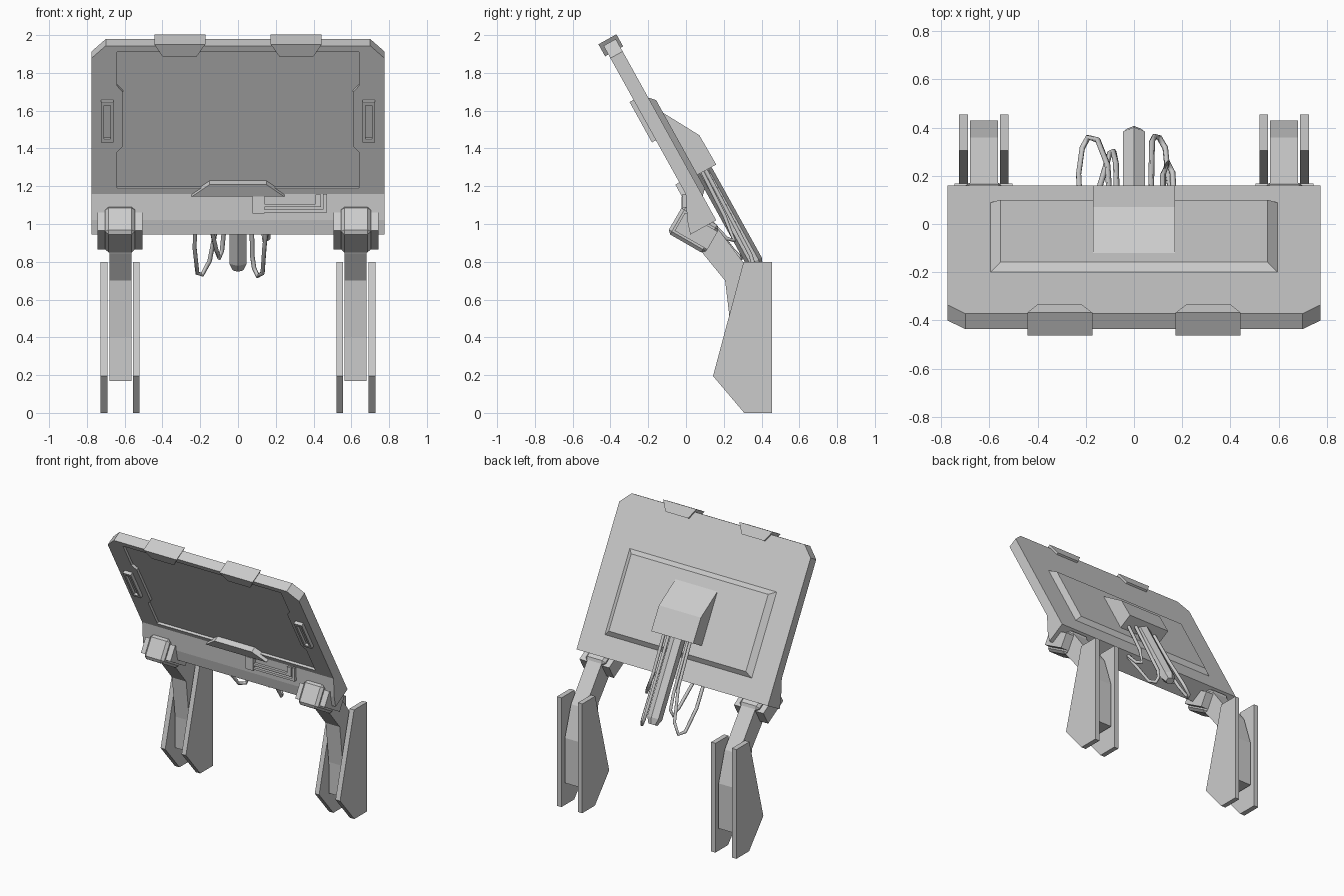
import bpy, bmesh
from math import sin, cos, radians
from mathutils import Vector

if "Cube" in bpy.data.objects:
    bpy.data.objects.remove(bpy.data.objects["Cube"])

TILT = radians(29)
S, C = sin(TILT), cos(TILT)

def P(x, t, n):
    """Panel space: t runs up the tilted screen, n points out of its back."""
    return Vector((x, 0.16 - S * t + C * n, 1.02 + C * t + S * n))

def loft(name, rings):
    """Closed solid through rings of points with equal counts."""
    bm = bmesh.new()
    vs = [[bm.verts.new(p) for p in r] for r in rings]
    k = len(rings[0])
    for a, b in zip(vs, vs[1:]):
        for i in range(k):
            j = (i + 1) % k
            bm.faces.new((a[i], a[j], b[j], b[i]))
    bm.faces.new(vs[0])
    bm.faces.new(vs[-1])
    bmesh.ops.recalc_face_normals(bm, faces=bm.faces)
    me = bpy.data.meshes.new(name)
    bm.to_mesh(me)
    bm.free()
    ob = bpy.data.objects.new(name, me)
    bpy.context.collection.objects.link(ob)
    return ob

def plate(name, xt, n0, n1):
    """Outline in the panel plane, extruded through its thickness."""
    return loft(name, [[P(x, t, n) for x, t in xt] for n in (n0, n1)])

def rect(x0, x1, t0, t1):
    return [(x0, t0), (x1, t0), (x1, t1), (x0, t1)]

def side_prism(name, yz, x0, x1):
    return loft(name, [[(x, y, z) for y, z in yz] for x in (x0, x1)])

def modify(ob, kind, **kw):
    m = ob.modifiers.new(kind.title(), kind)
    for k, v in kw.items():
        setattr(m, k, v)

def cut(ob, cutter):
    cutter.hide_render = True
    cutter.hide_viewport = True
    cutter.display_type = 'WIRE'
    modify(ob, 'BOOLEAN', operation='DIFFERENCE', solver='EXACT', object=cutter)

# Screen panel with thick chin and clipped top corners
profile = [(0, 0), (1.097, 0), (1.097, -0.074), (0.2, -0.074), (0.075, -0.134), (0, -0.157)]
panel = loft("screen_panel", [[P(x, t, n) for t, n in profile] for x in (-0.775, 0.775)])
bm = bmesh.new()
bm.from_mesh(panel.data)
for s in (-1, 1):
    no = P(s, 1, 0) - P(0, 0, 0)
    bmesh.ops.bisect_plane(bm, geom=bm.verts[:] + bm.edges[:] + bm.faces[:],
                           plane_co=P(s * 0.70, 1.097, 0), plane_no=no, clear_outer=True)
    bmesh.ops.holes_fill(bm, edges=[e for e in bm.edges if e.is_boundary])
bmesh.ops.recalc_face_normals(bm, faces=bm.faces)
bm.to_mesh(panel.data)
bm.free()

# Recessed display with notched sides
half = [(0.64, 0.235), (0.64, 0.453), (0.61, 0.487), (0.61, 0.818), (0.64, 0.853), (0.64, 1.058)]
outline = half + [(-x, t) for x, t in reversed(half)]
cut(panel, plate("display_cutter", outline, -0.2, -0.056))

# Lip under the display
plate("display_lip", [(-0.245, 0.197), (0.245, 0.197), (0.15, 0.27), (-0.15, 0.27)], -0.098, -0.05)

# Side grips and top clips
for s, tag in ((-1, "left"), (1, "right")):
    grip = plate(f"{tag}_grip", rect(s * 0.66, s * 0.725, 0.525, 0.77), -0.098, -0.05)
    cut(grip, plate(f"{tag}_grip_cutter", rect(s * 0.675, s * 0.71, 0.545, 0.75), -0.2, -0.08))
    plate(f"{tag}_top_clip", [(s * 0.173, 1.117), (s * 0.443, 1.117),
                              (s * 0.40, 1.044), (s * 0.218, 1.044)], -0.094, 0.015)

# Latch on the chin
side_y = [(-0.025, 0), (0.06, 0)]
for nm, x0, x1, z0, z1, y in (("latch_block", 0.077, 0.14, 1.055, 1.145, -0.025),
                              ("latch_bar", 0.135, 0.47, 1.062, 1.078, -0.018),
                              ("latch_rail", 0.135, 0.44, 1.09, 1.107, -0.018),
                              ("latch_hook", 0.45, 0.47, 1.07, 1.16, -0.018),
                              ("latch_tab", 0.41, 0.44, 1.10, 1.155, -0.018)):
    side_prism(nm, [(y, z0), (0.06, z0), (0.06, z1), (y, z1)], x0, x1)

# Raised back cover and wedge hub
loft("back_cover", [[P(x, t, -0.01) for x, t in rect(-0.595, 0.595, 0.147, 0.742)],
                    [P(x, t, 0.0) for x, t in rect(-0.595, 0.595, 0.147, 0.742)],
                    [P(x, t, 0.03) for x, t in rect(-0.555, 0.555, 0.177, 0.711)]])
hub = [(0.66, 0.015), (0.437, 0.14), (0.258, 0.143), (0.258, 0.015)]
loft("back_hub", [[P(x, t, n) for t, n in hub] for x in (-0.17, 0.17)])

# Hexagonal post with tapered tip
hexa = [(0, 0.045), (0.045, 0.025), (0.045, -0.025), (0, -0.045), (-0.045, -0.025), (-0.045, 0.025)]
loft("cable_post", [[P(x * k, t, 0.07 + n * k) for x, n in hexa]
                    for t, k in ((0.27, 1), (-0.29, 1), (-0.335, 0.6))])

# Hanging cables from hub to panel underside
cables = [
    [(-0.10, 0.27, 0.07), (-0.11, -0.05, 0.07), (-0.15, -0.28, 0.06), (-0.19, -0.35, 0.035),
     (-0.215, -0.32, 0), (-0.23, -0.15, -0.03), (-0.225, 0.01, -0.04)],
    [(-0.07, 0.27, 0.05), (-0.075, -0.1, 0.05), (-0.085, -0.21, 0.045), (-0.10, -0.24, 0.02),
     (-0.115, -0.18, 0), (-0.15, 0.01, -0.03)],
    [(0.07, 0.27, 0.08), (0.075, -0.25, 0.07), (0.085, -0.32, 0.055), (0.105, -0.355, 0.03),
     (0.13, -0.32, 0), (0.14, -0.15, -0.02), (0.155, 0.01, -0.04)],
    [(0.12, 0.27, 0.06), (0.12, 0, 0.05), (0.14, -0.14, 0.03), (0.16, -0.11, 0), (0.165, 0.01, -0.03)],
]
for i, pts in enumerate(cables):
    cu = bpy.data.curves.new(f"cable_{i + 1}", 'CURVE')
    cu.dimensions = '3D'
    cu.bevel_depth, cu.bevel_resolution, cu.use_fill_caps = 0.012, 1, True
    sp = cu.splines.new('POLY')
    sp.points.add(len(pts) - 1)
    for pt, p in zip(sp.points, pts):
        pt.co = (*P(*p), 1)
    bpy.context.collection.objects.link(bpy.data.objects.new(f"cable_{i + 1}", cu))

def tilted_box(cy, cz, a, b):
    """Side-view rectangle leaning back by 30 degrees."""
    return [(cy + 0.5 * a * i + 0.866 * b * j, cz + 0.866 * a * i - 0.5 * b * j)
            for i, j in ((-1, -1), (1, -1), (1, 1), (-1, 1))]

# Legs: hinge, collar, bent arm and two foot plates per side
arm = [(0.04, 0.93), (0.15, 1.0), (0.36, 0.72), (0.43, 0.50), (0.43, 0.17),
       (0.245, 0.17), (0.243, 0.40), (0.207, 0.70), (0.09, 0.843)]
foot = [(0.305, 0.8), (0.455, 0.8), (0.455, 0), (0.308, 0), (0.143, 0.195)]
for s, tag in ((-1, "left"), (1, "right")):
    hinge = side_prism(f"{tag}_hinge", tilted_box(0.04, 0.97, 0.084, 0.113), s * 0.545, s * 0.703)
    modify(hinge, 'BEVEL', width=0.018, segments=1, limit_method='ANGLE')
    side_prism(f"{tag}_hinge_collar", tilted_box(0.054, 0.962, 0.055, 0.10), s * 0.505, s * 0.745)
    side_prism(f"{tag}_arm", arm, s * 0.565, s * 0.68)
    side_prism(f"{tag}_inner_foot", foot, s * 0.522, s * 0.557)
    side_prism(f"{tag}_outer_foot", foot, s * 0.69, s * 0.727)
